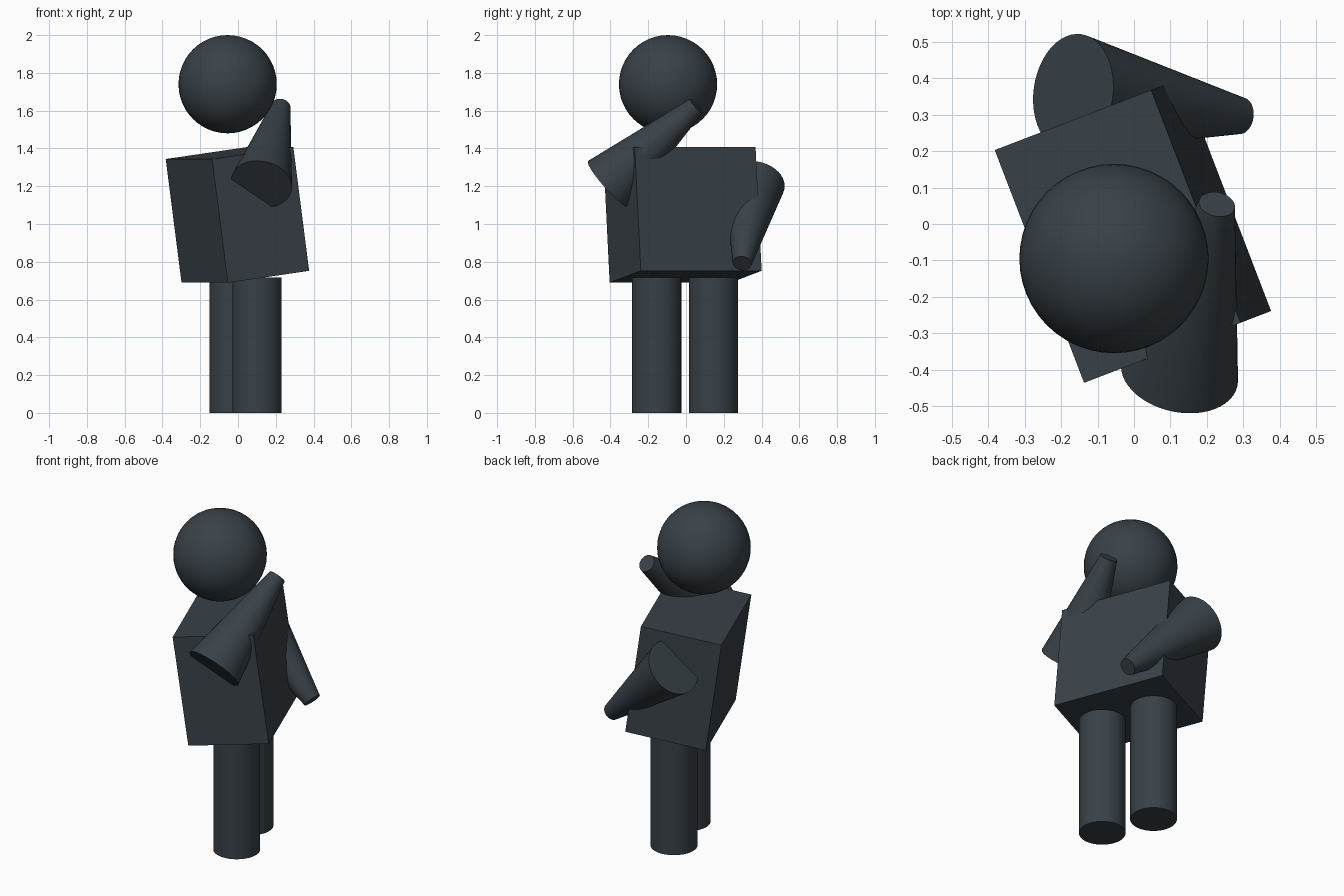
import bpy
import math
from mathutils import Vector

cube = bpy.data.objects.get("Cube")
if cube:
    bpy.data.objects.remove(cube, do_unlink=True)

# Single dark slate colour
slate = bpy.data.materials.new("dark_slate")
slate.use_nodes = True
colour = (0.040, 0.053, 0.064, 1.0)
slate.diffuse_color = colour
bsdf = slate.node_tree.nodes["Principled BSDF"]
bsdf.inputs["Base Color"].default_value = colour
bsdf.inputs["Roughness"].default_value = 0.7


def finish(name, smooth=True):
    """Name the active object, colour it and smooth its curved faces."""
    obj = bpy.context.object
    obj.name = obj.data.name = name
    obj.data.materials.append(slate)
    if smooth:
        bpy.ops.object.shade_smooth_by_angle(angle=math.radians(35))
    return obj


def limb(name, start, end, r_start, r_end):
    """Capped round limb running from start to end."""
    start, end = Vector(start), Vector(end)
    axis = end - start
    bpy.ops.mesh.primitive_cone_add(
        vertices=48, radius1=r_start, radius2=r_end, depth=axis.length,
        location=(start + end) / 2,
        rotation=axis.to_track_quat('Z', 'Y').to_euler())
    return finish(name)


# Head
bpy.ops.mesh.primitive_uv_sphere_add(
    segments=48, ring_count=24, radius=0.26, location=(-0.055, -0.095, 1.74))
finish("head")

# Torso: box turned about the vertical and leaning sideways
bpy.ops.mesh.primitive_cube_add(
    size=1, location=(-0.003, -0.018, 1.048),
    rotation=(0, math.radians(-7.8), math.radians(21)))
torso = finish("torso", smooth=False)
torso.scale = (0.465, 0.685, 0.661)

# Legs: straight cylinders stopping just under the torso
for name, x, y in (("right_leg", 0.10, -0.155), ("left_leg", -0.02, 0.145)):
    limb(name, (x, y, 0), (x, y, 0.717), 0.13, 0.13)

# Arms: tapered, wide at the shoulder and narrow at the hand
limb("front_arm", (0.125, -0.41, 1.212), (0.228, 0.054, 1.625), 0.163, 0.05)
limb("back_arm", (-0.167, 0.36, 1.212), (0.295, 0.297, 0.792), 0.163, 0.05)
